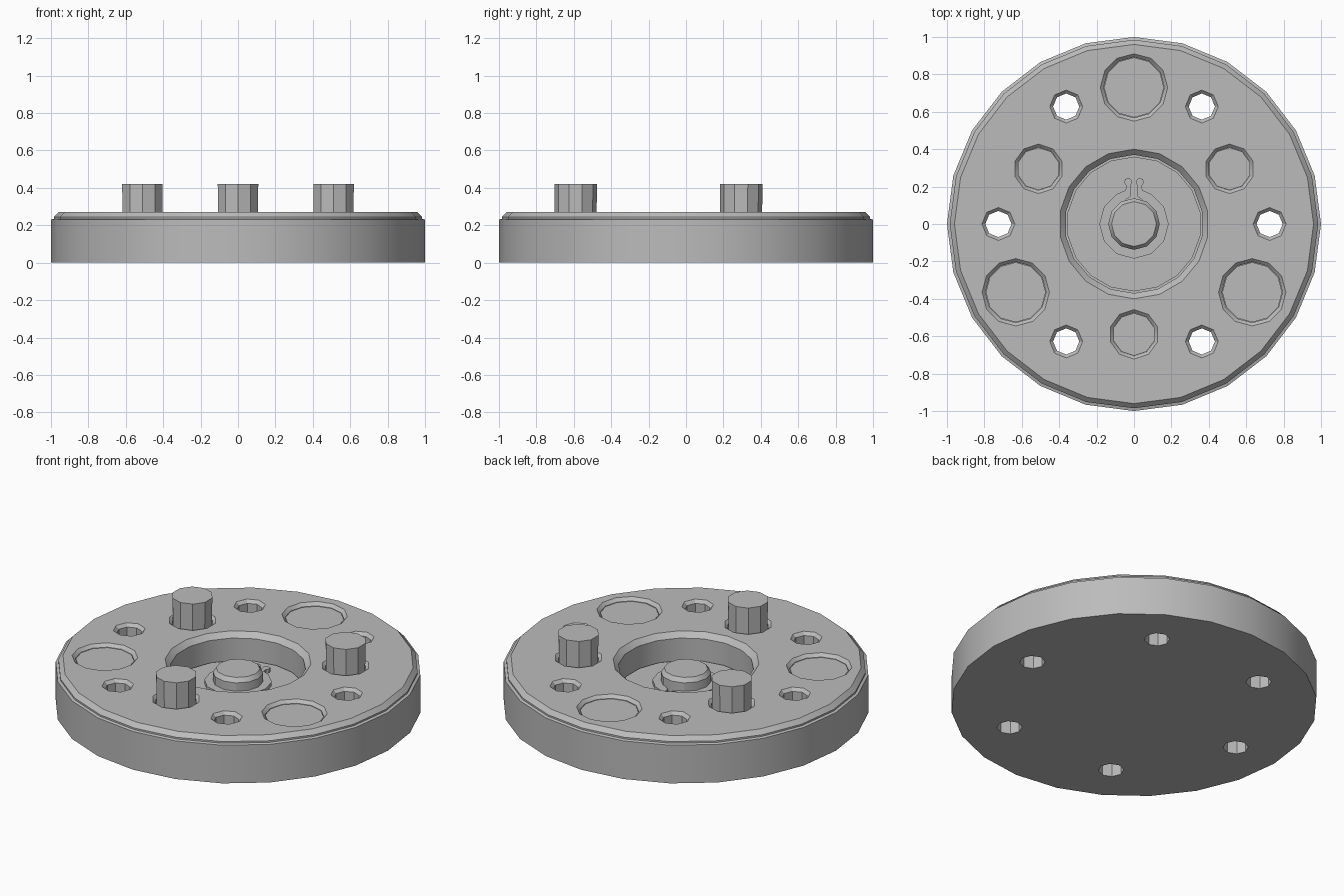
import bpy
import bmesh
import math

cube = bpy.data.objects.get("Cube")
if cube:
    bpy.data.objects.remove(cube, do_unlink=True)

# One plain metal grey
metal = bpy.data.materials.new("metal grey")
metal.use_nodes = True
GREY = (0.5, 0.5, 0.5, 1.0)
metal.diffuse_color = GREY
metal.node_tree.nodes["Principled BSDF"].inputs["Base Color"].default_value = GREY


def make_object(name, bm, smooth=True):
    bmesh.ops.recalc_face_normals(bm, faces=bm.faces)
    mesh = bpy.data.meshes.new(name)
    bm.to_mesh(mesh)
    bm.free()
    mesh.materials.append(metal)
    obj = bpy.data.objects.new(name, mesh)
    bpy.context.collection.objects.link(obj)
    if smooth:
        shade(obj)
    return obj


def shade(obj):
    bpy.ops.object.select_all(action="DESELECT")
    obj.select_set(True)
    bpy.context.view_layer.objects.active = obj
    bpy.ops.object.shade_smooth_by_angle(angle=math.radians(30))


def turned(name, profile, sides, place=(0, 0), smooth=True):
    """Closed solid turned from (radius, height) pairs, bottom to top."""
    bm = bmesh.new()
    rings = []
    for radius, z in profile:
        ring = []
        for i in range(sides):
            a = math.pi / 2 + math.tau * i / sides
            ring.append(bm.verts.new((place[0] + radius * math.cos(a),
                                      place[1] + radius * math.sin(a), z)))
        rings.append(ring)
    for low, high in zip(rings, rings[1:]):
        for i in range(sides):
            j = (i + 1) % sides
            bm.faces.new((low[i], low[j], high[j], high[i]))
    bm.faces.new(rings[0])
    bm.faces.new(rings[-1])
    return make_object(name, bm, smooth)


def around(radius, first, count):
    """Evenly spaced places on a circle."""
    angles = [math.radians(first) + math.tau * i / count for i in range(count)]
    return [(radius * math.cos(a), radius * math.sin(a)) for a in angles]


TOP = 0.27

# Main disc with stepped, chamfered rim
disc = turned("disc_body", [(1, 0), (1, 0.23), (0.985, 0.235), (0.985, 0.245),
                            (0.96, TOP)], 24, smooth=False)

hole_places = around(0.725, 0, 6)
plug_places = around(0.73, 90, 3)
pin_places = around(0.59, 30, 3)


def pocket(inner, outer, floor, sides, place):
    """Cutter for a hole with a chamfered mouth."""
    drop = outer - inner
    return turned("cutter", [(inner, floor), (inner, TOP - drop), (outer, TOP),
                             (outer, TOP + 0.1)], sides, place, False)


# Centre recess, through holes, plug seats and pin seats
cutters = [pocket(0.37, 0.4, 0.1, 18, (0, 0))]
cutters += [pocket(0.07, 0.088, -0.1, 8, p) for p in hole_places]
cutters += [pocket(0.162, 0.18, 0.2, 12, p) for p in plug_places]
cutters += [pocket(0.115, 0.132, 0.1, 10, p) for p in pin_places]
for cutter in cutters:
    cut = disc.modifiers.new("cut", "BOOLEAN")
    cut.operation = "DIFFERENCE"
    cut.solver = "EXACT"
    cut.object = cutter
depsgraph = bpy.context.evaluated_depsgraph_get()
finished = bpy.data.meshes.new_from_object(disc.evaluated_get(depsgraph))
disc.modifiers.clear()
disc.data = finished
for cutter in cutters:
    bpy.data.objects.remove(cutter, do_unlink=True)
shade(disc)

# Plugs and raised pins
for n, p in enumerate(plug_places, 1):
    turned(f"plug_{n}", [(0.16, 0.19), (0.16, 0.25)], 12, p)
for n, p in enumerate(pin_places, 1):
    turned(f"pin_{n}", [(0.11, 0.09), (0.114, 0.42)], 10, p)

# Recess floor plate and chamfered hub
turned("floor_plate", [(0.36, 0.09), (0.36, 0.11)], 18)
turned("hub", [(0.138, 0.09), (0.138, 0.205), (0.12, 0.23)], 12)

# Retaining clip: open ring with two upright ears, drawn for one half
half = [(0.016, 0.15), (0.016, 0.205), (0.01, 0.23), (0.025, 0.245),
        (0.048, 0.24), (0.052, 0.22), (0.042, 0.205), (0.045, 0.18)]
outer = [(0.185 * math.sin(a), 0.185 * math.cos(a))
         for a in [math.radians(30 * i) for i in range(1, 7)]]
inner = [(0.13 * math.sin(a), 0.13 * math.cos(a))
         for a in [math.radians(30 * i) for i in range(6, 0, -1)]]
for side, sign in (("left", 1), ("right", -1)):
    bm = bmesh.new()
    face = bm.faces.new([bm.verts.new((sign * x, y, 0.13))
                         for x, y in half + outer + inner])
    lifted = bmesh.ops.extrude_face_region(bm, geom=[face])
    bmesh.ops.translate(bm, vec=(0, 0, 0.025), verts=[
        v for v in lifted["geom"] if isinstance(v, bmesh.types.BMVert)])
    make_object(f"retaining_clip_{side}", bm)
